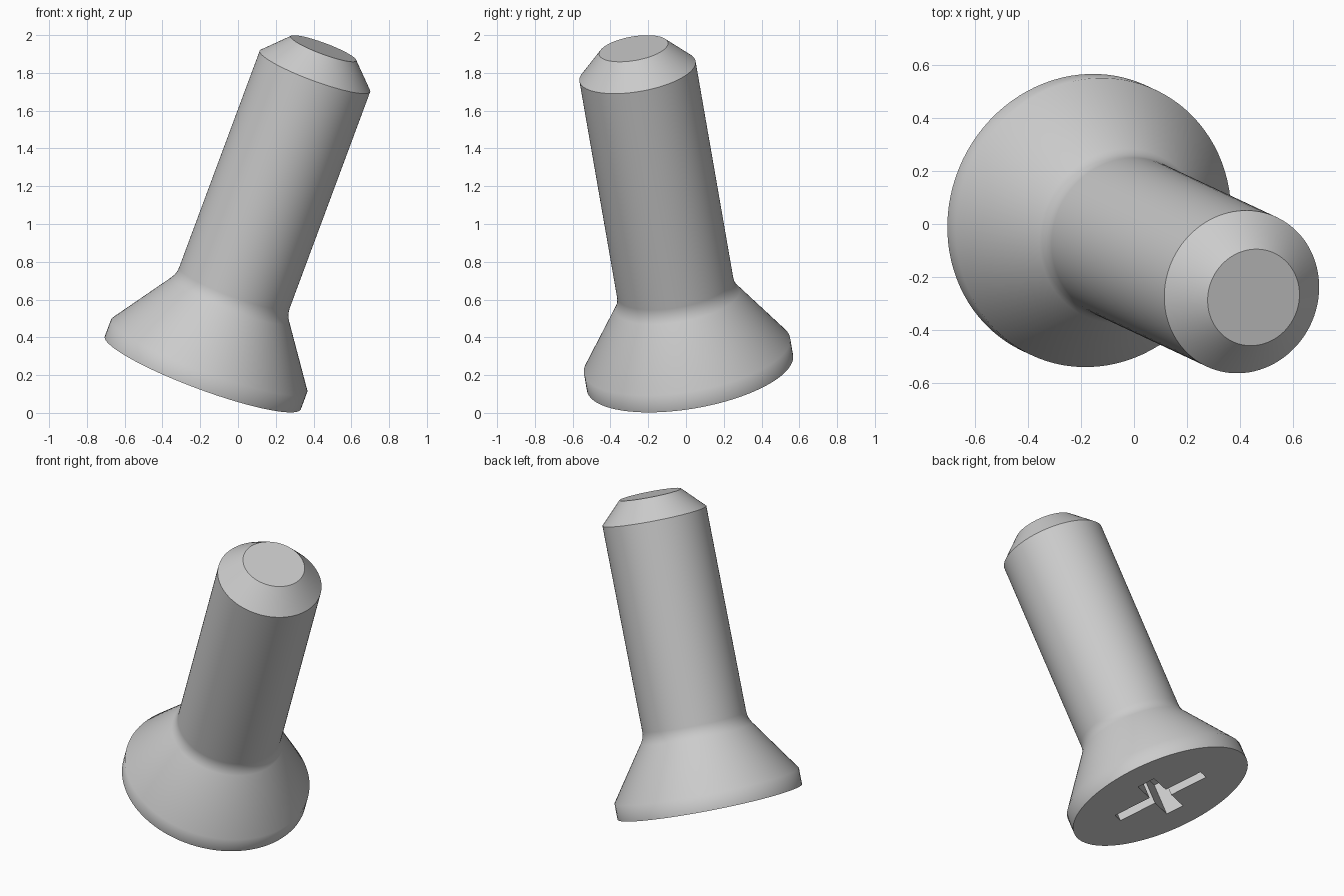
import bpy, bmesh, math
from mathutils import Vector, Matrix

cube = bpy.data.objects.get("Cube")
if cube:
    bpy.data.objects.remove(cube, do_unlink=True)

SEGMENTS = 96
HEAD_R, SHAFT_R, TIP_R = 0.554, 0.312, 0.185
RIM, NECK, SHOULDER, LENGTH = 0.097, 0.447, 1.725, 1.855
SLOT_HALF, SLOT_W, SLOT_DEPTH = 0.286, 0.054, 0.2

# Leaning frame: local z runs up the shaft, local x along one slot arm
base = Vector((-0.186, 0.021, 0.213))
axis = Vector((0.344, -0.161, 0.925)).normalized()
side = axis.cross(Vector((-0.451, 0.839, 0.306))).normalized()
frame = Matrix((side.cross(axis), side, axis)).transposed().to_4x4()
frame.translation = base

steel = bpy.data.materials.new("steel_grey")
steel.use_nodes = True
steel.diffuse_color = (0.6, 0.6, 0.6, 1)
steel.node_tree.nodes["Principled BSDF"].inputs["Base Color"].default_value = (0.6, 0.6, 0.6, 1)


def make_object(name, bm):
    bmesh.ops.recalc_face_normals(bm, faces=bm.faces)
    mesh = bpy.data.meshes.new(name)
    bm.to_mesh(mesh)
    bm.free()
    mesh.materials.append(steel)
    obj = bpy.data.objects.new(name, mesh)
    obj.matrix_world = frame
    bpy.context.collection.objects.link(obj)
    return obj


# Neck blend: short curve between the head cone and the shaft
rim_point, corner = Vector((HEAD_R, RIM)), Vector((SHAFT_R, NECK))
start = corner + (rim_point - corner).normalized() * 0.04
end = corner + Vector((0, 0.04))
blend = [start.lerp(corner, t / 4).lerp(corner.lerp(end, t / 4), t / 4) for t in range(5)]

# Screw body: closed rings joined along the profile, with capped ends
profile = [(HEAD_R, 0), rim_point, *blend, (SHAFT_R, SHOULDER), (TIP_R, LENGTH)]
bm = bmesh.new()
rings = []
for radius, height in profile:
    angles = [math.tau * i / SEGMENTS for i in range(SEGMENTS)]
    rings.append([bm.verts.new((radius * math.cos(a), radius * math.sin(a), height)) for a in angles])
for low, high in zip(rings, rings[1:]):
    for i in range(SEGMENTS):
        j = (i + 1) % SEGMENTS
        bm.faces.new((low[i], low[j], high[j], high[i]))
bm.faces.new(rings[0])
bm.faces.new(rings[-1])
screw = make_object("screw_body", bm)

# Cross recess cutter: plus-shaped outline pushed into the head
bm = bmesh.new()
outline = []
for k in range(4):
    turn = Matrix.Rotation(k * math.pi / 2, 3, 'Z')
    for x, y in ((SLOT_HALF, -SLOT_W), (SLOT_HALF, SLOT_W), (SLOT_W, SLOT_W)):
        outline.append(bm.verts.new(turn @ Vector((x, y, -0.1))))
plus = bm.faces.new(outline)
top = bmesh.ops.extrude_face_region(bm, geom=[plus], use_keep_orig=True)["geom"]
bmesh.ops.translate(bm, verts=[v for v in top if isinstance(v, bmesh.types.BMVert)],
                    vec=(0, 0, SLOT_DEPTH + 0.1))
cutter = make_object("recess_cutter", bm)
cutter.hide_render = True

cut = screw.modifiers.new("cross_recess", 'BOOLEAN')
cut.operation = 'DIFFERENCE'
cut.solver = 'EXACT'
cut.object = cutter

# Apply the cut, then smooth the round surfaces and keep edges sharp
bpy.ops.object.select_all(action='DESELECT')
screw.select_set(True)
bpy.context.view_layer.objects.active = screw
bpy.ops.object.modifier_apply(modifier=cut.name)
bpy.data.objects.remove(cutter, do_unlink=True)
bpy.ops.object.shade_smooth_by_angle(angle=math.radians(38))
normals = screw.modifiers.new("even_shading", 'WEIGHTED_NORMAL')
normals.keep_sharp = True
